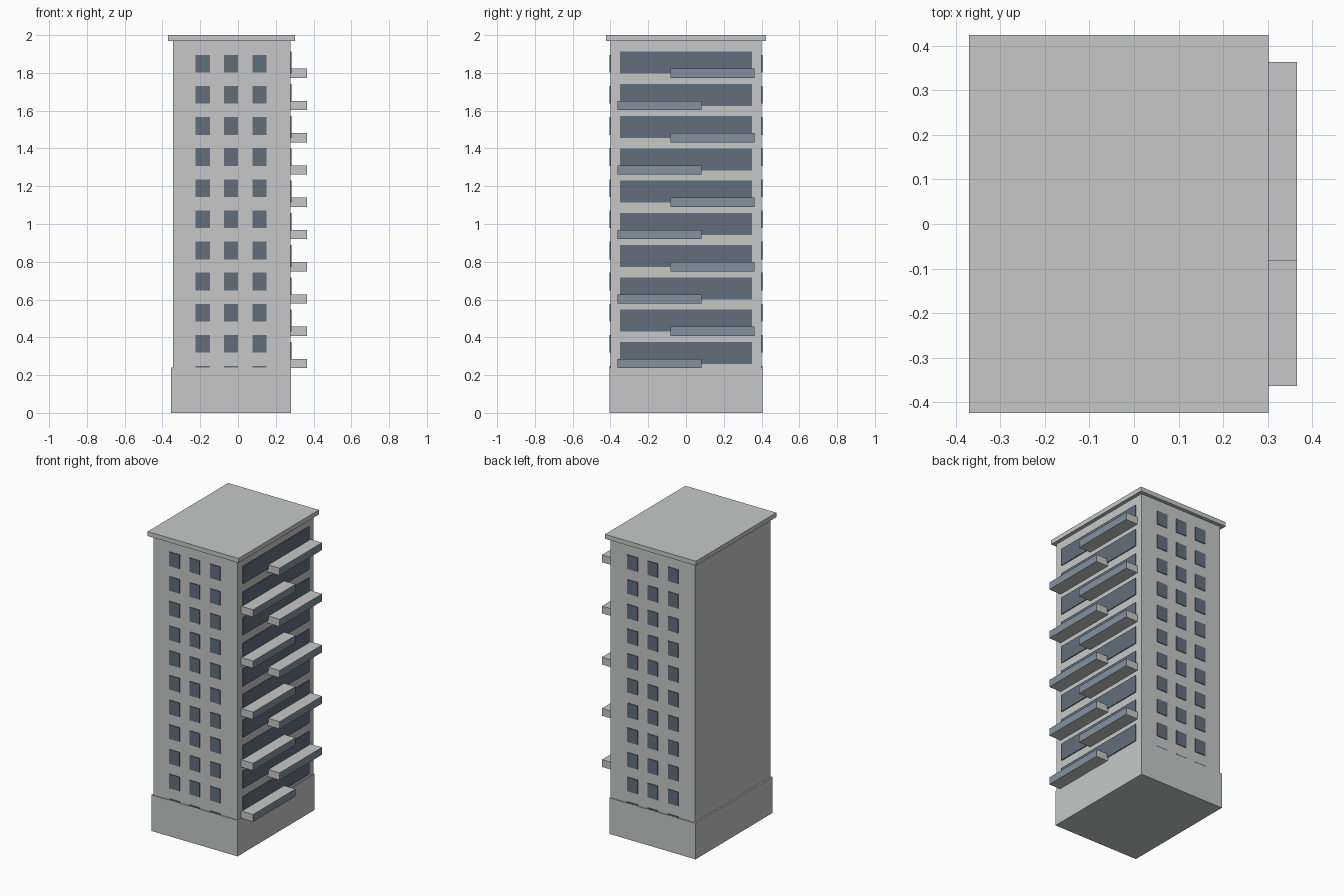
import bpy

cube = bpy.data.objects.get("Cube")
if cube:
    bpy.data.objects.remove(cube, do_unlink=True)


def material(name, color):
    mat = bpy.data.materials.new(name)
    mat.use_nodes = True
    mat.diffuse_color = (*color, 1)
    mat.node_tree.nodes["Principled BSDF"].inputs["Base Color"].default_value = (*color, 1)
    return mat


concrete = material("pale concrete", (0.57, 0.575, 0.58))
window_glass = material("dark window glass", (0.122, 0.156, 0.202))
balcony_glass = material("light balcony glass", (0.223, 0.287, 0.352))


def box(name, x, y, z, mat):
    """Box between the (low, high) limits on each axis."""
    spans = (x, y, z)
    bpy.ops.mesh.primitive_cube_add(size=1)
    obj = bpy.context.object
    obj.name = obj.data.name = name
    for v in obj.data.vertices:
        v.co = [(a + b) / 2 + c * (b - a) for (a, b), c in zip(spans, v.co)]
    obj.data.materials.append(mat)
    return obj


# Main masses
WALL_X, WALL_Y = 0.277, 0.4
BASE_TOP, ROOF_BOTTOM = 0.24, 1.97
box("base", (-0.355, 0.281), (-0.406, 0.406), (0, BASE_TOP), concrete)
box("tower", (-0.345, WALL_X), (-WALL_Y, WALL_Y), (BASE_TOP, ROOF_BOTTOM), concrete)
box("roof_slab", (-0.37, 0.301), (-0.424, 0.424), (ROOF_BOTTOM, 2), concrete)

# Small windows on front and back; the lowest row is mostly hidden by the base
for row in range(11):
    top = 1.896 - row * 0.1648
    bottom = max(top - 0.094, BASE_TOP)
    for x in (-0.187, -0.037, 0.114):
        for label, side in (("front", -1), ("back", 1)):
            y = sorted((side * (WALL_Y - 0.003), side * (WALL_Y + 0.005)))
            box(f"{label}_window", (x - 0.038, x + 0.038), y, (bottom, top), window_glass)

# Wide windows and alternating balconies
for floor in range(10):
    z = 0.237 + floor * 0.1707
    box("wide_window", (WALL_X - 0.002, WALL_X + 0.006), (-0.35, 0.35),
        (z + 0.023, z + 0.139), window_glass)
    y = (-0.083, 0.363) if floor % 2 else (-0.363, 0.083)
    balcony = box("balcony", (WALL_X, 0.366), y, (z, z + 0.049), concrete)
    balcony.data.materials.append(balcony_glass)
    # Glazed outer face
    for face in balcony.data.polygons:
        face.material_index = int(face.normal.x > 0.9)
